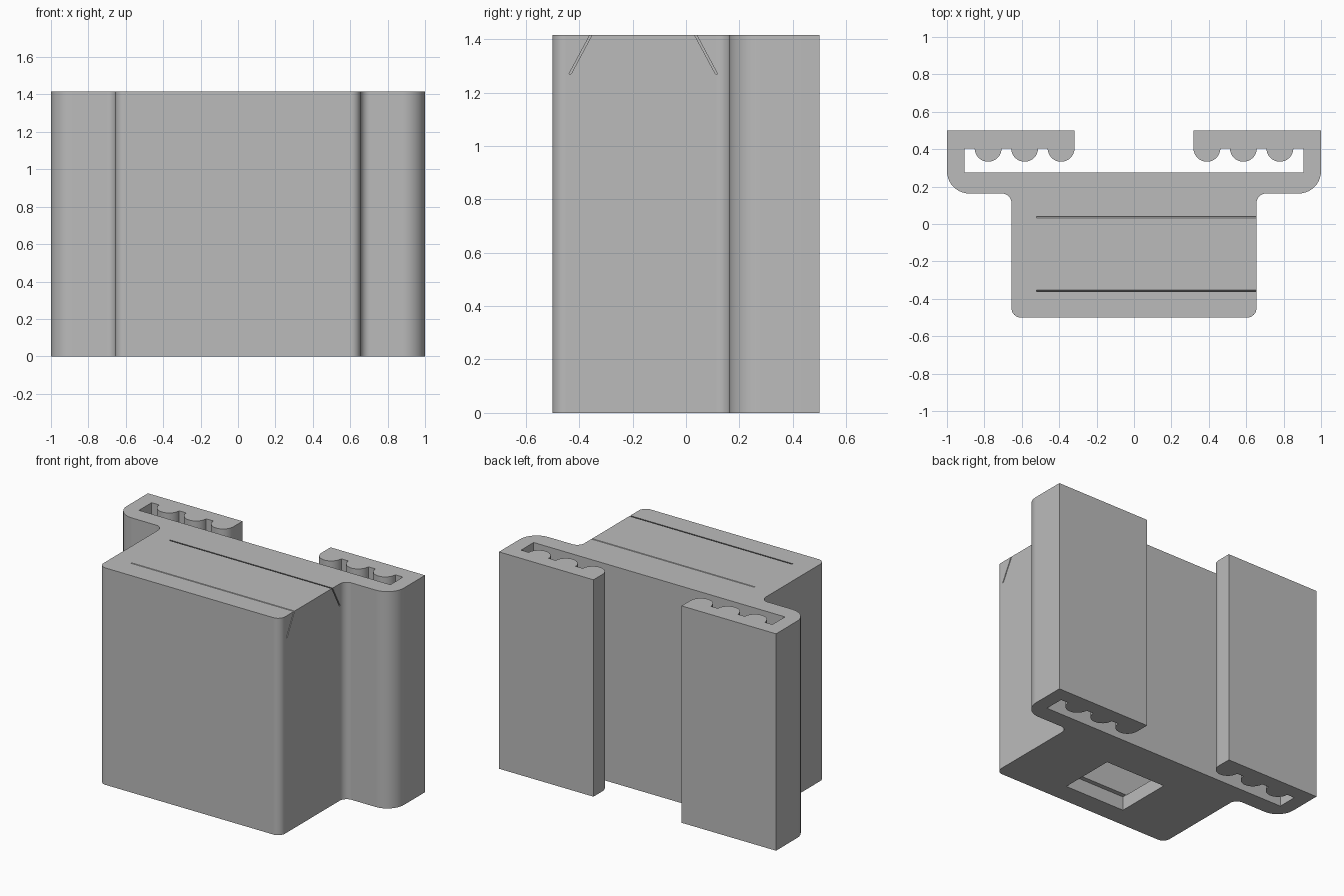
import bpy, bmesh
from math import sin, cos, radians
from mathutils import Matrix, Vector

if "Cube" in bpy.data.objects:
    bpy.data.objects.remove(bpy.data.objects["Cube"], do_unlink=True)

HEIGHT = 1.415

grey = bpy.data.materials.new("plain grey")
grey.use_nodes = True
colour = (0.5, 0.5, 0.5, 1)
grey.diffuse_color = colour
grey.node_tree.nodes["Principled BSDF"].inputs["Base Color"].default_value = colour


def arc(cx, cy, r, start, end, steps=10):
    angles = [radians(start + (end - start) * i / steps) for i in range(steps + 1)]
    return [(cx + r * cos(a), cy + r * sin(a)) for a in angles]


def prism(name, outline, depth, matrix=Matrix()):
    """Extrude a closed 2D outline along its local z."""
    bm = bmesh.new()
    face = bm.faces.new([bm.verts.new((x, y, 0)) for x, y in outline])
    grown = bmesh.ops.extrude_face_region(bm, geom=[face])["geom"]
    verts = [v for v in grown if isinstance(v, bmesh.types.BMVert)]
    bmesh.ops.translate(bm, verts=verts, vec=(0, 0, depth))
    bmesh.ops.transform(bm, matrix=matrix, verts=bm.verts)
    bmesh.ops.recalc_face_normals(bm, faces=bm.faces)
    mesh = bpy.data.meshes.new(name)
    bm.to_mesh(mesh)
    bm.free()
    mesh.materials.append(grey)
    obj = bpy.data.objects.new(name, mesh)
    bpy.context.collection.objects.link(obj)
    return obj


def box(name, x0, x1, y0, y1, z0, z1):
    return prism(name, [(x0, y0), (x1, y0), (x1, y1), (x0, y1)], z1 - z0,
                 Matrix.Translation((0, 0, z0)))


def cut(target, cutter):
    mod = target.modifiers.new("cut", "BOOLEAN")
    mod.operation, mod.solver, mod.object = "DIFFERENCE", "EXACT", cutter
    bpy.ops.object.modifier_apply(modifier=mod.name)
    bpy.data.objects.remove(cutter, do_unlink=True)


# Half outline: box wall, flared shoulder, clamp arm and ribbed jaw
half = arc(0.605, -0.45, 0.05, -90, 0)
half += arc(0.705, 0.113, 0.05, 180, 90)
half += arc(0.88, 0.283, 0.12, -90, 0)
half += [(1, 0.5), (0.318, 0.5)]
for x in (0.39, 0.585, 0.78):
    half += arc(x, 0.405, 0.072, 180, 360, 16)
half += [(0.907, 0.405), (0.907, 0.275)]
outline = half + [(-x, y) for x, y in reversed(half)]
body = prism("holder_body", outline, HEIGHT)

bpy.context.view_layer.objects.active = body
body.select_set(True)

# Hollow inside and the opening in its floor
cut(body, box("hollow_cutter", -0.5, 0.5, -0.335, -0.015, 0.09, 1.26))
cut(body, box("opening_cutter", -0.22, 0.22, -0.365, 0.013, -0.1, 0.09 + 0.001))

# Slanted dovetail slits, mirrored about the lid's middle, open on the left side
MID, GAP = -0.16, 0.008
along_x = Matrix(((0, 0, 1, -0.52), (1, 0, 0, 0), (0, 1, 0, 0), (0, 0, 0, 1)))
for side in (-1, 1):
    top, bottom = Vector((0.16, HEIGHT + 0.06)), Vector((0.27, 1.27))
    shift = Vector((GAP, 0))
    points = [top, bottom, bottom + shift, top + shift]
    slit = prism("slit_cutter", [(MID + side * p.x, p.y) for p in points], 1.3, along_x)
    cut(body, slit)

# Smooth rounded corners, crisp edges
bpy.ops.object.shade_smooth_by_angle(angle=radians(30))
weighted = body.modifiers.new("even shading", "WEIGHTED_NORMAL")
weighted.keep_sharp = True
